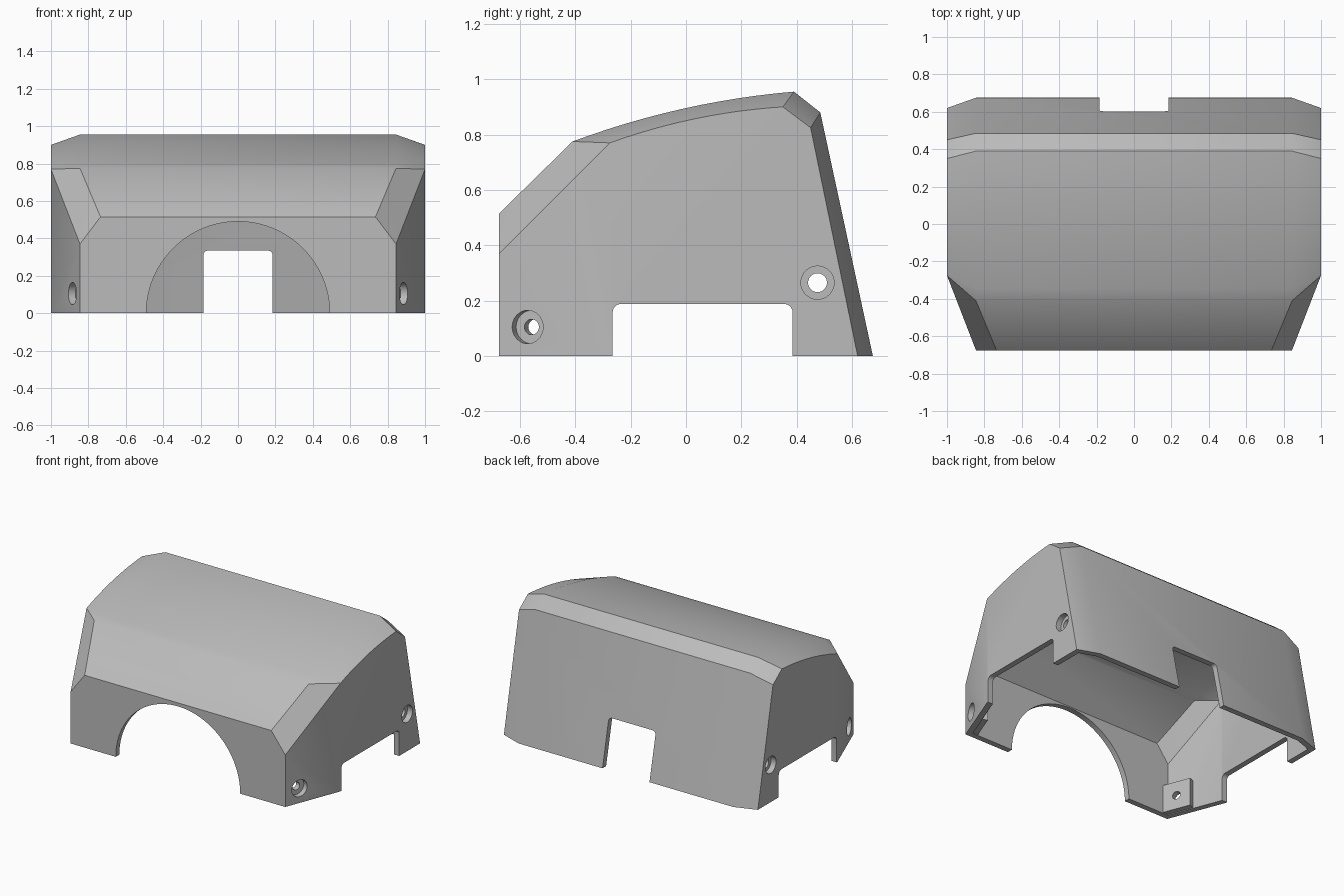
import bpy, bmesh, math
from mathutils import Vector, Matrix

WALL = 0.04

cube = bpy.data.objects.get("Cube")
if cube:
    bpy.data.objects.remove(cube, do_unlink=True)

grey = bpy.data.materials.new("plain_grey")
grey.use_nodes = True
grey.diffuse_color = (0.5, 0.5, 0.5, 1)
grey.node_tree.nodes["Principled BSDF"].inputs["Base Color"].default_value = (0.5, 0.5, 0.5, 1)


def make_object(name, bm):
    bmesh.ops.recalc_face_normals(bm, faces=bm.faces[:])
    mesh = bpy.data.meshes.new(name)
    bm.to_mesh(mesh)
    bm.free()
    mesh.materials.append(grey)
    obj = bpy.data.objects.new(name, mesh)
    bpy.context.collection.objects.link(obj)
    return obj


def hull(points):
    bm = bmesh.new()
    for p in points:
        bm.verts.new(p)
    bmesh.ops.remove_doubles(bm, verts=bm.verts[:], dist=0.0001)
    out = bmesh.ops.convex_hull(bm, input=bm.verts[:])
    loose = {v for v in out["geom_interior"] + out["geom_unused"] if isinstance(v, bmesh.types.BMVert)}
    bmesh.ops.delete(bm, geom=list(loose), context="VERTS")
    bmesh.ops.dissolve_limit(bm, angle_limit=math.radians(0.5), verts=bm.verts[:], edges=bm.edges[:])
    bmesh.ops.recalc_face_normals(bm, faces=bm.faces[:])
    return bm


def arc(x, a, b, c, steps=12):
    """Curved roof edge from a to c, pulled towards b, in the plane at x."""
    pts = []
    for i in range(steps + 1):
        t = i / steps
        y, z = ((1 - t) ** 2 * a[k] + 2 * t * (1 - t) * b[k] + t * t * c[k] for k in (0, 1))
        pts.append((x, y, z))
    return pts


def box(name, size, matrix):
    bm = bmesh.new()
    bmesh.ops.create_cube(bm, size=1, matrix=matrix @ Matrix.Diagonal((*size, 1)))
    return make_object(name, bm)


def cylinder(name, radius, depth, matrix):
    bm = bmesh.new()
    bmesh.ops.create_cone(bm, cap_ends=True, segments=40, radius1=radius, radius2=radius,
                          depth=depth, matrix=matrix)
    return make_object(name, bm)


def prism(name, outline, start, end, place):
    """Extrude a flat outline from start to end; place maps (u, v, w) to x, y, z."""
    bm = bmesh.new()
    rings = [[bm.verts.new(place(u, v, w)) for u, v in outline] for w in (start, end)]
    for ring in rings:
        bm.faces.new(ring)
    n = len(outline)
    for i in range(n):
        j = (i + 1) % n
        bm.faces.new((rings[0][i], rings[0][j], rings[1][j], rings[1][i]))
    return make_object(name, bm)


def notch(u0, u1, top, r):
    """Slot outline, open at the floor, with rounded upper corners."""
    pts = [(u0, -0.2), (u1, -0.2)]
    for cx, first in ((u1 - r, 0), (u0 + r, 90)):
        for i in range(7):
            a = math.radians(first + 15 * i)
            pts.append((cx + r * math.cos(a), top - r + r * math.sin(a)))
    return pts


def combine(target, other, operation):
    mod = target.modifiers.new("combine", "BOOLEAN")
    mod.operation = operation
    mod.solver = "EXACT"
    mod.object = other
    bpy.context.view_layer.objects.active = target
    bpy.ops.object.modifier_apply(modifier=mod.name)
    bpy.data.objects.remove(other, do_unlink=True)


# Outer body: full profile inboard, bevelled profile at the sides
half = [(0.845, -0.675, 0), (0.845, -0.675, 0.37), (0.735, -0.675, 0.515),
        (0.845, 0.485, 0.88), (0.845, 0.675, 0),
        (1, -0.275, 0), (1, 0.45, 0.825), (1, 0.62, 0)]
half += arc(0.845, (-0.41, 0.775), (-0.02, 0.92), (0.39, 0.955))
half += arc(1, (-0.275, 0.77), (0.03, 0.88), (0.35, 0.90))
outer = hull(half + [(-x, y, z) for x, y, z in half])
planes = [(f.calc_center_median(), f.normal.copy()) for f in outer.faces if f.normal.z > -0.9]
shell = make_object("cover_shell", outer)

# Cavity: a block trimmed by every outer face moved in by the wall thickness
points = [Vector((x, y, z)) for x in (-2, 2) for y in (-2, 2) for z in (-0.5, 2)]
for centre, normal in planes:
    bm = hull(points)
    bmesh.ops.bisect_plane(bm, geom=bm.verts[:] + bm.edges[:] + bm.faces[:], dist=1e-5,
                           plane_co=centre - normal * WALL, plane_no=normal, clear_outer=True)
    points = [v.co.copy() for v in bm.verts]
    bm.free()
combine(shell, make_object("cavity", hull(points)), "DIFFERENCE")

# Screw positions: surface point, outward direction, pad half size, hole radius
screws = []
for s in (-1, 1):
    screws.append((Vector((s * 0.885, -0.572, 0.105)), Vector((s * 0.4, -0.155, 0)).normalized(), 0.1, 0.028))
    screws.append((Vector((s, 0.475, 0.265)), Vector((s, 0, 0)), 0.075, 0.034))

# Inner screw pads
for p, n, size, _ in screws:
    turn = Matrix.Rotation(math.atan2(n.y, n.x), 4, "Z")
    pad = box("pad", (0.06, 2 * size, 2 * size), Matrix.Translation(p - n * 0.05) @ turn)
    combine(shell, pad, "UNION")

# Front arch, rear notch and the slot through both sides
circle = [(0.49 * math.cos(a), 0.49 * math.sin(a)) for a in (math.tau * i / 96 for i in range(96))]
along_y = lambda u, v, w: (u, w, v)
along_x = lambda u, v, w: (w, u, v)
combine(shell, prism("arch", circle, -0.9, -0.55, along_y), "DIFFERENCE")
combine(shell, prism("rear_notch", notch(-0.185, 0.185, 0.335, 0.025), 0.45, 0.9, along_y), "DIFFERENCE")
combine(shell, prism("side_slot", notch(-0.265, 0.385, 0.188, 0.03), -1.2, 1.2, along_x), "DIFFERENCE")

# Counterbored screw holes
for p, n, _, radius in screws:
    aim = Matrix.Translation(p) @ n.to_track_quat("Z", "Y").to_matrix().to_4x4()
    combine(shell, cylinder("recess", 0.06, 0.08, aim), "DIFFERENCE")
    combine(shell, cylinder("hole", radius, 0.3, aim), "DIFFERENCE")

bpy.ops.object.select_all(action="DESELECT")
shell.select_set(True)
bpy.context.view_layer.objects.active = shell
bpy.ops.object.shade_smooth_by_angle(angle=math.radians(30))
